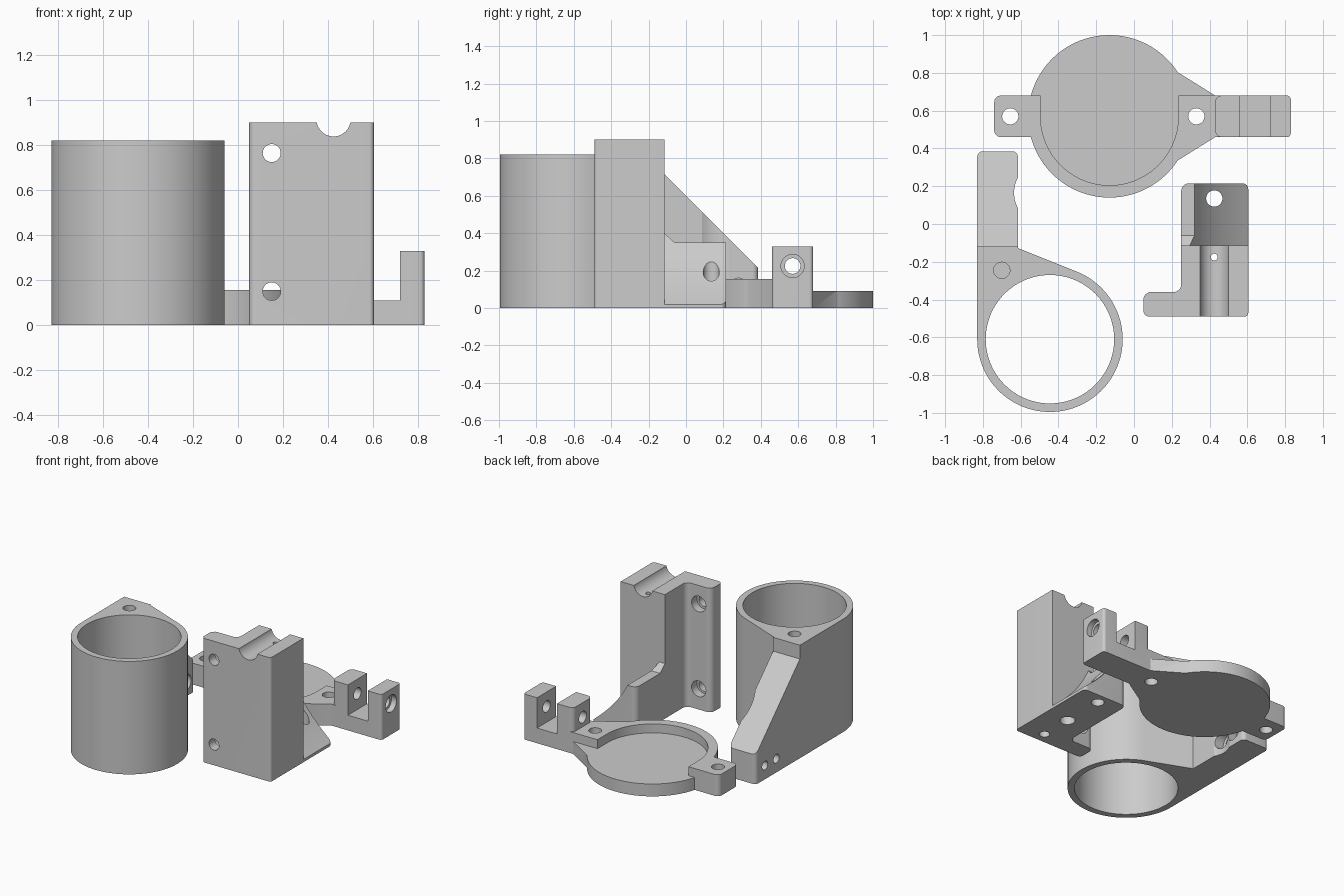
import bpy, bmesh, math
from mathutils import Vector

if "Cube" in bpy.data.objects:
    bpy.data.objects.remove(bpy.data.objects["Cube"], do_unlink=True)

grey = bpy.data.materials.new("plain grey")
grey.use_nodes = True
colour = (0.6, 0.6, 0.6, 1)
grey.diffuse_color = colour
grey.node_tree.nodes["Principled BSDF"].inputs["Base Color"].default_value = colour


def arc(cx, cy, r, a0=0, a1=360, n=72):
    """Points on an arc; a full circle drops its repeated end."""
    count = n if a1 - a0 == 360 else n + 1
    angles = [math.radians(a0 + (a1 - a0) * i / n) for i in range(count)]
    return [(cx + r * math.cos(a), cy + r * math.sin(a)) for a in angles]


def rounded(corners):
    """Outline from (x, y) points, or (x, y, radius) for a rounded corner."""
    out = []
    for i, c in enumerate(corners):
        p = Vector(c[:2])
        if len(c) == 2:
            out.append(tuple(p))
            continue
        a = (Vector(corners[i - 1][:2]) - p).normalized()
        b = (Vector(corners[(i + 1) % len(corners)][:2]) - p).normalized()
        half = a.angle(b) / 2
        centre = p + (a + b).normalized() * c[2] / math.sin(half)
        start = p + a * c[2] / math.tan(half) - centre
        end = p + b * c[2] / math.tan(half) - centre
        for k in range(7):
            out.append(tuple(centre + start.lerp(end, k / 6).normalized() * c[2]))
    return out


def box2(u0, u1, v0, v1):
    return [(u0, v0), (u1, v0), (u1, v1), (u0, v1)]


def prism(name, outline, w0, w1, axis="z"):
    """Extrude a flat outline along an axis."""
    place = {"z": lambda u, v, w: (u, v, w),
             "y": lambda u, v, w: (u, w, v),
             "x": lambda u, v, w: (w, u, v)}[axis]
    bm = bmesh.new()
    low = [bm.verts.new(place(u, v, w0)) for u, v in outline]
    high = [bm.verts.new(place(u, v, w1)) for u, v in outline]
    bm.faces.new(low)
    bm.faces.new(high)
    n = len(low)
    for i in range(n):
        j = (i + 1) % n
        bm.faces.new((low[i], low[j], high[j], high[i]))
    bmesh.ops.recalc_face_normals(bm, faces=bm.faces)
    mesh = bpy.data.meshes.new(name)
    bm.to_mesh(mesh)
    bm.free()
    mesh.materials.append(grey)
    obj = bpy.data.objects.new(name, mesh)
    bpy.context.collection.objects.link(obj)
    return obj


def combine(obj, outline, w0, w1, axis="z", op="DIFFERENCE"):
    """Cut (or add) a prism and apply the result."""
    tool = prism("tool", outline, w0, w1, axis)
    mod = obj.modifiers.new("combine", "BOOLEAN")
    mod.object, mod.operation, mod.solver = tool, op, "EXACT"
    graph = bpy.context.evaluated_depsgraph_get()
    mesh = bpy.data.meshes.new_from_object(obj.evaluated_get(graph))
    obj.modifiers.clear()
    obj.data = mesh
    bpy.data.objects.remove(tool, do_unlink=True)


def hole(obj, u, v, r, w0, w1, axis="z"):
    combine(obj, arc(u, v, r, n=32), w0, w1, axis)


# Tube holder: open ring with a tapering side arm
holder = prism("tube_holder", rounded(
    arc(-0.445, -0.61, 0.385, 180, 428, 96)
    + [(-0.615, -0.127), (-0.615, 0.385, 0.03), (-0.83, 0.385, 0.03)]), 0, 0.82)
combine(holder, arc(-0.445, -0.61, 0.34, n=96), -0.1, 1)
combine(holder, [(-0.12, 1), (-0.12, 0.72), (0.5, 0.1), (0.5, 1)], -1, 0, "x")
combine(holder, arc(-0.465, 0.165, 0.17), -0.1, 1)
hole(holder, -0.70, -0.245, 0.043, 0.62, 1)
for y in (0.15, 0.28):
    hole(holder, y, 0.1, 0.032, -1, -0.5, "x")
    hole(holder, y, 0.1, 0.06, -0.69, -0.5, "x")

# Upright bracket: block with side flange and curved foot
bracket = prism("upright_bracket", rounded([
    (0.05, -0.49, 0.03), (0.605, -0.49, 0.02), (0.605, 0.215, 0.03),
    (0.25, 0.215, 0.04), (0.25, -0.36, 0.04), (0.05, -0.36, 0.04)]), 0, 0.9)
top, mid, toe = Vector((0.32, 0.35)), Vector((0.40, 0.185)), Vector((0.605, 0.02))
curve = []
for i in range(17):
    t = i / 16
    curve.append(tuple(top * (1 - t) ** 2 + mid * 2 * t * (1 - t) + toe * t * t))
combine(bracket, [(0.29, 1), (0.29, 0.41)] + curve + [(0.7, -0.05), (0.7, 1)],
        -0.115, 0.3, "y")
combine(bracket, [(-0.115, 1), (-0.115, 0.40), (-0.06, 0.35), (0.3, 0.35), (0.3, 1)],
        0.2, 0.7, "x")
combine(bracket, arc(0.425, 0.915, 0.076), -0.6, 0, "y")
hole(bracket, 0.425, -0.175, 0.018, 0.5, 1)
hole(bracket, 0.425, -0.175, 0.05, -0.1, 0.7)
hole(bracket, 0.425, -0.41, 0.035, -0.1, 0.2)
hole(bracket, 0.425, 0.135, 0.043, -0.1, 0.5)
for z in (0.15, 0.765):
    hole(bracket, 0.15, z, 0.04, -0.6, -0.3, "y")
    hole(bracket, 0.15, z, 0.057, -0.42, -0.3, "y")

# Round lid: shallow tray with a tab and a forked hinge arm
cx, cy = -0.13, 0.57
lid = prism("round_lid", rounded(
    arc(cx, cy, 0.43, 33, 165.2) + [(-0.74, 0.68, 0.035), (-0.74, 0.46, 0.035)]
    + arc(cx, cy, 0.43, 194.8, 327)
    + [(0.43, 0.46), (0.83, 0.46, 0.02), (0.83, 0.68, 0.02), (0.43, 0.68)]), 0, 0.33)
combine(lid, box2(-1, 1, 0.68, 1.2), 0.09, 1)
combine(lid, box2(-1, 0.50, 0, 1.2), 0.155, 1)
combine(lid, box2(0.50, 0.72, 0, 1.2), 0.11, 1)
combine(lid, [(cx + 0.365, 1.1), (cx - 0.365, 1.1)] + arc(cx, cy, 0.365, 180, 360),
        0.09, 1)
combine(lid, rounded([(0.43, 0.46, 0.035), (0.56, 0.46), (0.56, 0.68),
                      (0.43, 0.68, 0.035)]), 0.05, 0.33, "z", "UNION")
for x in (-0.655, 0.33):
    hole(lid, x, cy, 0.043, -0.1, 0.5)
hole(lid, cy, 0.225, 0.042, 0.38, 1, "x")
hole(lid, cy, 0.225, 0.062, 0.79, 1, "x")

# Smooth the curved walls, keep edges sharp
bpy.ops.object.select_all(action="DESELECT")
for part in (holder, bracket, lid):
    part.select_set(True)
bpy.context.view_layer.objects.active = holder
bpy.ops.object.shade_smooth_by_angle(angle=math.radians(25))
